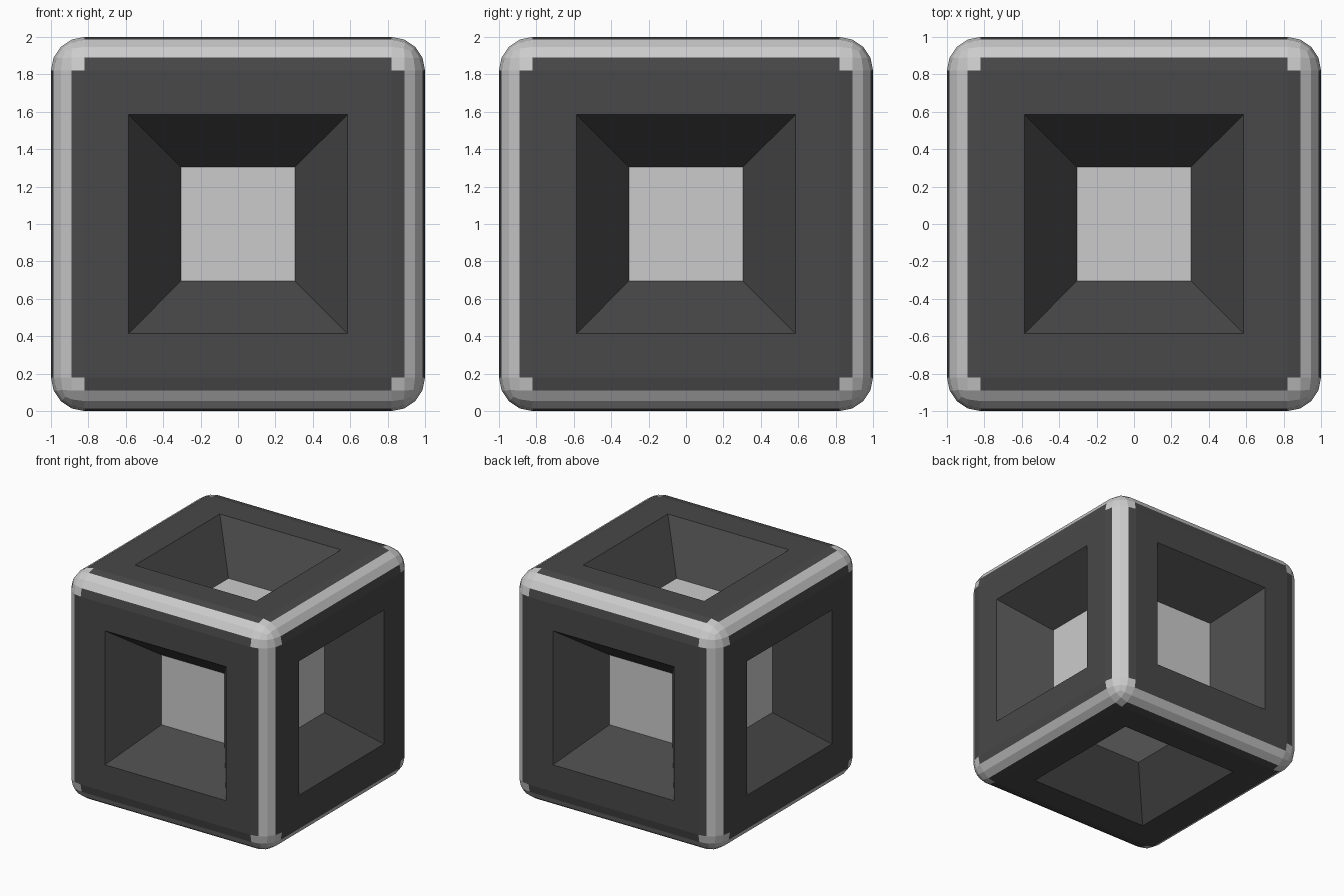
import bpy
import bmesh
from mathutils import Vector

if "Cube" in bpy.data.objects:
    bpy.data.objects.remove(bpy.data.objects["Cube"])

RADIUS = 0.18        # rounded edge radius
OPENING = 0.585      # half width of the pocket mouth
FLOOR = 0.305        # half width of the pocket floor
DEPTH = 0.38         # pocket depth
DARK, LIGHT = 0, 1   # material slots


def material(name, value):
    mat = bpy.data.materials.new(name)
    mat.diffuse_color = (value, value, value, 1)
    mat.use_nodes = True
    mat.node_tree.nodes["Principled BSDF"].inputs["Base Color"].default_value = mat.diffuse_color
    return mat


# Cube with four-segment rounded edges
bm = bmesh.new()
bmesh.ops.create_cube(bm, size=2)
bmesh.ops.bevel(bm, geom=bm.edges[:], offset=RADIUS, offset_type='OFFSET',
                segments=4, profile=0.5, affect='EDGES')
bm.normal_update()

# Light trim: the two middle strips of every edge, and whole corners
for f in bm.faces:
    n = sorted(abs(c) for c in f.normal)
    centre = f.calc_center_median()
    corner = min(abs(c) for c in centre) > 1 - RADIUS
    f.material_index = LIGHT if corner or n[1] > 0.4 else DARK

# Tapered square pocket with a light floor in each of the six sides
sides = [f for f in bm.faces if f.calc_area() > 1]
bmesh.ops.inset_individual(bm, faces=sides, thickness=1 - RADIUS - OPENING,
                           use_even_offset=True)
bmesh.ops.inset_individual(bm, faces=sides, thickness=OPENING - FLOOR,
                           depth=-DEPTH, use_even_offset=True)
for f in sides:
    f.material_index = LIGHT

# Stand the block on the ground
bmesh.ops.translate(bm, verts=bm.verts[:], vec=Vector((0, 0, 1)))

mesh = bpy.data.meshes.new("pocketed_cube")
bm.to_mesh(mesh)
bm.free()
mesh.materials.append(material("dark_grey", 0.065))
mesh.materials.append(material("light_grey", 0.8))
cube = bpy.data.objects.new("pocketed_cube", mesh)
bpy.context.collection.objects.link(cube)
